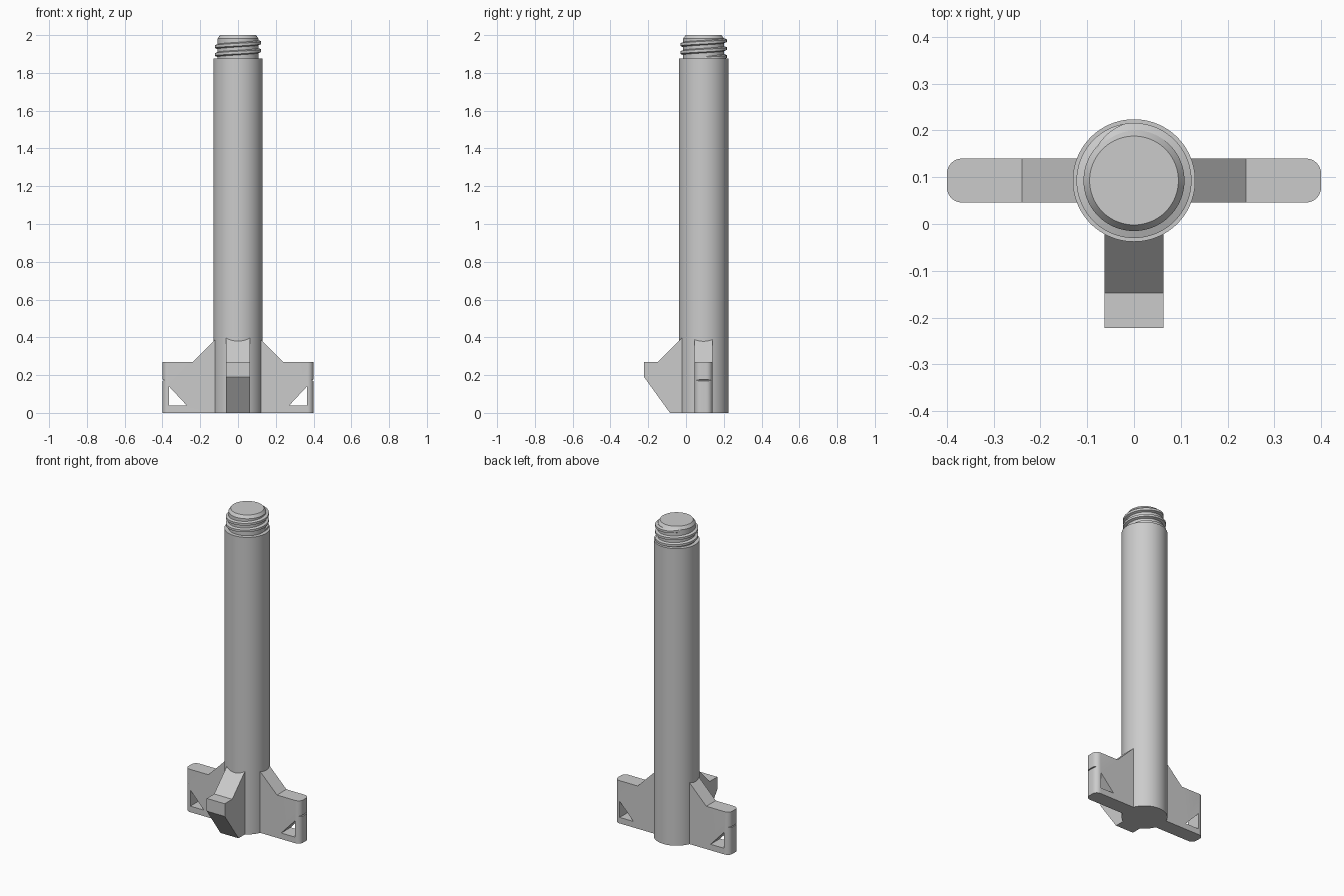
import bpy, bmesh, math

if "Cube" in bpy.data.objects:
    bpy.data.objects.remove(bpy.data.objects["Cube"], do_unlink=True)

AXIS_Y = 0.093      # the shaft stands behind the origin
SHAFT_R = 0.131

grey = bpy.data.materials.new("light grey plastic")
grey.use_nodes = True
grey.diffuse_color = (0.6, 0.6, 0.6, 1)
grey.node_tree.nodes["Principled BSDF"].inputs["Base Color"].default_value = (0.6, 0.6, 0.6, 1)


def add_object(name, bm, smooth=True):
    bmesh.ops.recalc_face_normals(bm, faces=bm.faces)
    mesh = bpy.data.meshes.new(name)
    bm.to_mesh(mesh)
    bm.free()
    mesh.materials.append(grey)
    obj = bpy.data.objects.new(name, mesh)
    bpy.context.collection.objects.link(obj)
    if smooth:
        bpy.ops.object.select_all(action="DESELECT")
        obj.select_set(True)
        bpy.context.view_layer.objects.active = obj
        bpy.ops.object.shade_smooth_by_angle(angle=math.radians(30))
    return obj


def prism(points, place, low, high):
    """Extrude a 2D outline between two depths; place maps (a, b, depth) to 3D."""
    bm = bmesh.new()
    rings = [[bm.verts.new(place(a, b, d)) for a, b in points] for d in (low, high)]
    bm.faces.new(rings[0])
    bm.faces.new(rings[1])
    n = len(points)
    for i in range(n):
        j = (i + 1) % n
        bm.faces.new((rings[0][i], rings[0][j], rings[1][j], rings[1][i]))
    bmesh.ops.recalc_face_normals(bm, faces=bm.faces)
    return bm


def lathe(name, profile, sides=96):
    """Closed solid of revolution about the shaft axis."""
    bm = bmesh.new()
    rings = []
    for r, z in profile:
        rings.append([bm.verts.new((r * math.cos(2 * math.pi * i / sides),
                                    AXIS_Y + r * math.sin(2 * math.pi * i / sides), z))
                      for i in range(sides)])
    for a, b in zip(rings, rings[1:]):
        for i in range(sides):
            j = (i + 1) % sides
            bm.faces.new((a[i], a[j], b[j], b[i]))
    bm.faces.new(rings[0])
    bm.faces.new(rings[-1])
    return add_object(name, bm)


def along_y(a, b, d):
    return (a, d, b)


def along_x(a, b, d):
    return (d, a, b)


# Shaft and threaded neck
lathe("shaft", [(SHAFT_R, 0), (SHAFT_R, 1.875)])
lathe("neck", [(0.108, 1.87), (0.108, 1.982), (0.095, 2.0)])

# Raised helical thread, fading out at both ends
bm = bmesh.new()
turns, steps, pitch = 2.4, 72, 0.042
count = int(turns * steps)
previous = None
for i in range(count + 1):
    angle = 2 * math.pi * i / steps
    z = 1.876 + pitch * i / steps
    fade = min(1, i / 8, (count - i) / 8)
    outer = 0.106 + 0.017 * fade
    section = [(0.104, z - 0.014), (outer, z - 0.007), (outer, z + 0.007), (0.104, z + 0.014)]
    ring = [bm.verts.new((r * math.cos(angle), AXIS_Y + r * math.sin(angle), h)) for r, h in section]
    if previous:
        for k in range(4):
            m = (k + 1) % 4
            bm.faces.new((previous[k], previous[m], ring[m], ring[k]))
    else:
        bm.faces.new(ring)
    previous = ring
bm.faces.new(previous)
add_object("thread", bm)

# Side wing with rounded end corners, mirrored to the other side
outline = [(0.1, 0), (0.4, 0), (0.4, 0.27), (0.24, 0.27), (0.1, 0.41)]
bm = prism(outline, along_y, 0.046, 0.14)
corners = [e for e in bm.edges if all(v.co.x > 0.39 for v in e.verts)
           and abs(e.verts[0].co.z - e.verts[1].co.z) > 0.1]
bmesh.ops.bevel(bm, geom=corners, offset=0.032, segments=8, profile=0.5, affect="EDGES")
wing = add_object("side_wings", bm)

# Triangular window and thin end slot in the wing
cuts = {"window_cutter": [(0.27, 0.038), (0.365, 0.038), (0.365, 0.14)],
        "slot_cutter": [(0.386, 0.174), (0.42, 0.162), (0.42, 0.178)]}
for name, points in cuts.items():
    cutter = add_object(name, prism(points, along_y, 0, 0.2), smooth=False)
    cutter.hide_render = True
    cutter.hide_viewport = True
    cutter.display_type = "WIRE"
    mod = wing.modifiers.new(name, "BOOLEAN")
    mod.operation = "DIFFERENCE"
    mod.solver = "EXACT"
    mod.object = cutter
mirror = wing.modifiers.new("other side", "MIRROR")
mirror.use_axis[0] = True

# Front arm with sloped top and undercut
arm = [(-0.01, 0), (-0.085, 0), (-0.222, 0.19), (-0.222, 0.27), (-0.148, 0.27), (-0.01, 0.408)]
add_object("front_arm", prism(arm, along_x, -0.063, 0.063), smooth=False)
